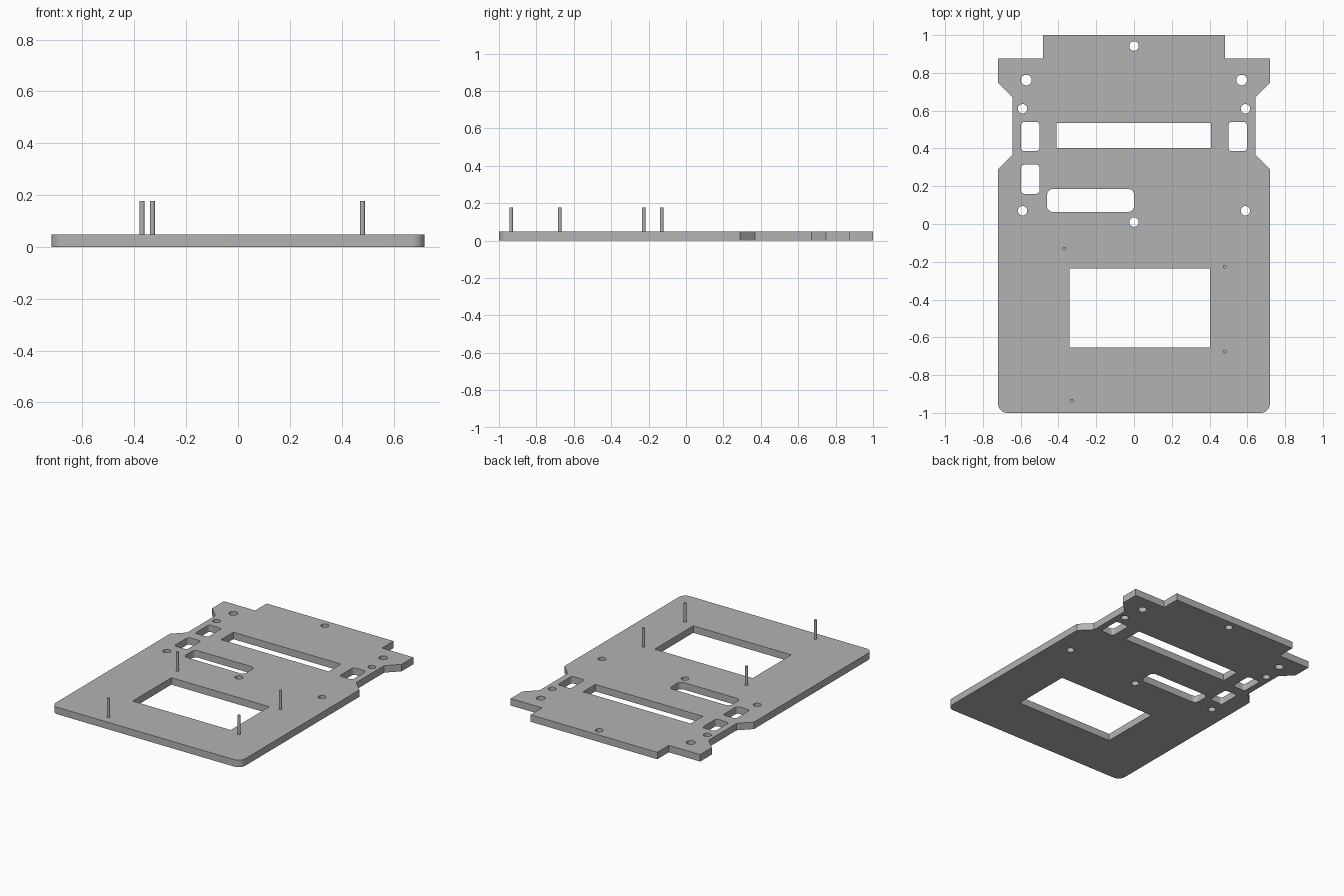
import bpy, bmesh
from math import cos, sin, pi, radians

cube = bpy.data.objects.get("Cube")
if cube:
    bpy.data.objects.remove(cube, do_unlink=True)

THICK = 0.048
PIN_TOP = 0.178

grey = bpy.data.materials.new("plain grey")
grey.use_nodes = True
colour = (0.45, 0.45, 0.45, 1)
grey.diffuse_color = colour
grey.node_tree.nodes["Principled BSDF"].inputs["Base Color"].default_value = colour


def circle(x, y, r, n=32):
    return [(x + r * cos(2 * pi * i / n), y + r * sin(2 * pi * i / n)) for i in range(n)]


def arc(x, y, r, start, n=8):
    return [(x + r * cos(start + pi / 2 * i / n), y + r * sin(start + pi / 2 * i / n))
            for i in range(n + 1)]


def rect(x0, x1, y0, y1, r=0):
    if not r:
        return [(x0, y0), (x1, y0), (x1, y1), (x0, y1)]
    return (arc(x0 + r, y0 + r, r, pi) + arc(x1 - r, y0 + r, r, 1.5 * pi)
            + arc(x1 - r, y1 - r, r, 0) + arc(x0 + r, y1 - r, r, pi / 2))


# Plate outline: right half, then its mirror
half = arc(0.67, -0.95, 0.05, 1.5 * pi) + [
    (0.72, 0.29), (0.642, 0.368), (0.642, 0.67), (0.72, 0.748),
    (0.72, 0.875), (0.482, 0.875), (0.482, 1.0)]
loops = [half + [(-x, y) for x, y in reversed(half)]]

# Screw holes
loops += [circle(0, 0.942, 0.025), circle(0, 0.01, 0.025)]
for side in (-1, 1):
    loops += [circle(side * 0.57, 0.762, 0.028), circle(side * 0.59, 0.61, 0.025),
              circle(side * 0.59, 0.07, 0.025)]

# Windows and slots
loops += [rect(-0.41, 0.408, 0.402, 0.535), rect(-0.342, 0.403, -0.655, -0.235),
          rect(-0.46, 0, 0.064, 0.185, 0.03)]
for x, y in ((-0.598, 0.386), (0.5, 0.386), (-0.598, 0.16)):
    loops.append(rect(x, x + 0.098, y, y + 0.154, 0.018))

# Filled flat curve, extruded to the plate thickness
curve = bpy.data.curves.new("plate_profile", "CURVE")
curve.dimensions = "2D"
curve.fill_mode = "BOTH"
curve.extrude = THICK / 2
for loop in loops:
    spline = curve.splines.new("POLY")
    spline.points.add(len(loop) - 1)
    for point, (x, y) in zip(spline.points, loop):
        point.co = (x, y, 0, 1)
    spline.use_cyclic_u = True
helper = bpy.data.objects.new("plate_profile", curve)
bpy.context.collection.objects.link(helper)
bpy.context.view_layer.update()
mesh = bpy.data.meshes.new_from_object(
    helper.evaluated_get(bpy.context.evaluated_depsgraph_get()))
bpy.data.objects.remove(helper, do_unlink=True)

bm = bmesh.new()
bm.from_mesh(mesh)
bmesh.ops.remove_doubles(bm, verts=bm.verts, dist=0.0001)
bmesh.ops.translate(bm, verts=bm.verts, vec=(0, 0, THICK / 2))
bmesh.ops.recalc_face_normals(bm, faces=bm.faces)
bm.to_mesh(mesh)
bm.free()
mesh.materials.clear()
mesh.materials.append(grey)
plate = bpy.data.objects.new("base_plate", mesh)
bpy.context.collection.objects.link(plate)
parts = [plate]

# Standing pins
for name, x, y in (("back_right", -0.37, -0.13), ("back_left", 0.48, -0.226),
                   ("front_left", 0.48, -0.675), ("front_right", -0.33, -0.935)):
    bpy.ops.mesh.primitive_cylinder_add(vertices=24, radius=0.0095, depth=PIN_TOP,
                                        location=(x, y, PIN_TOP / 2))
    pin = bpy.context.object
    pin.name = name + "_pin"
    pin.data.materials.append(grey)
    parts.append(pin)

# Smooth the curved walls, keep the edges sharp
bpy.ops.object.select_all(action="DESELECT")
for part in parts:
    part.select_set(True)
bpy.context.view_layer.objects.active = plate
bpy.ops.object.shade_smooth_by_angle(angle=radians(30))
